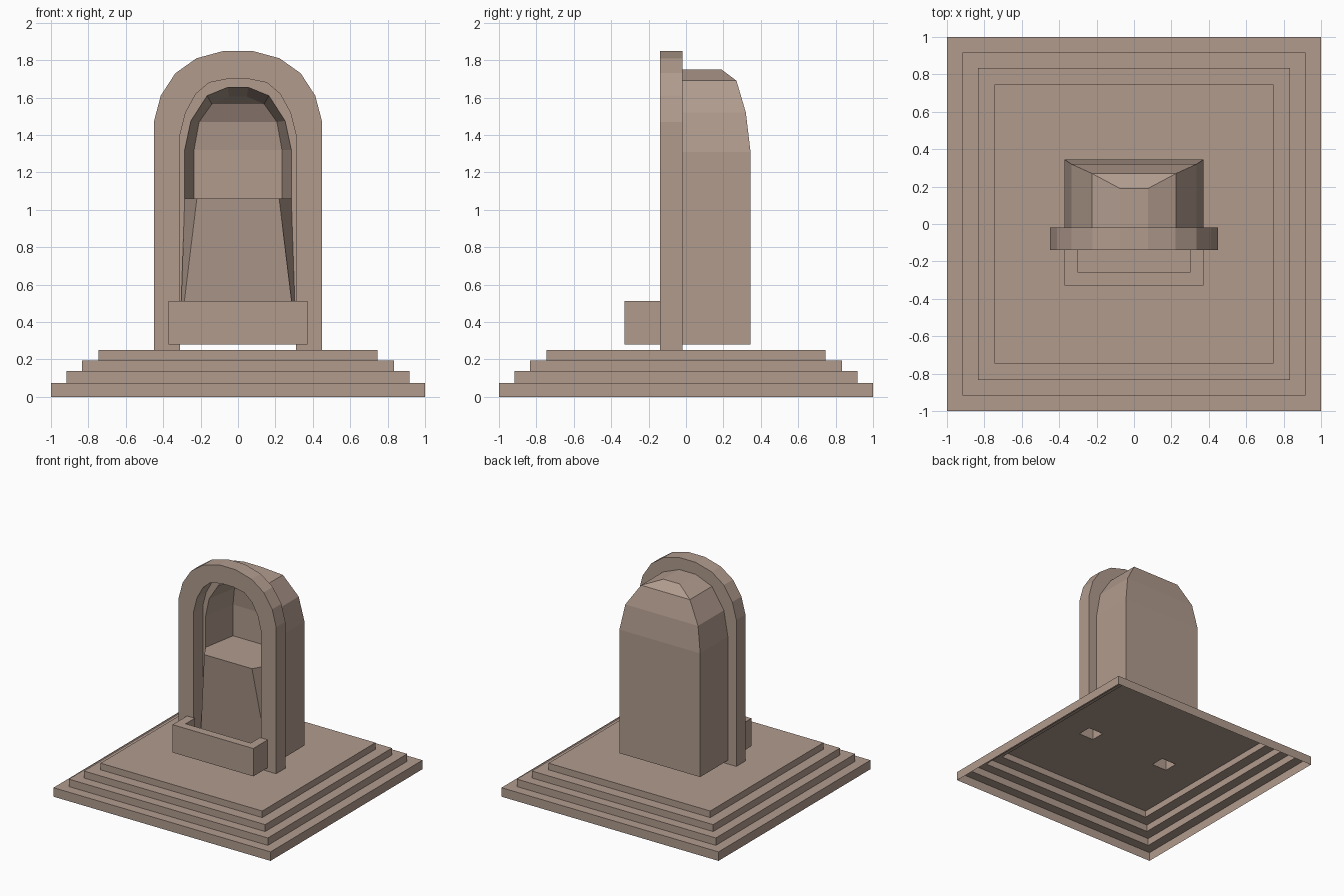
import bpy, bmesh

if "Cube" in bpy.data.objects:
    bpy.data.objects.remove(bpy.data.objects["Cube"])

stone = bpy.data.materials.new("warm stone")
stone.diffuse_color = (0.44, 0.33, 0.27, 1)
stone.use_nodes = True
stone.node_tree.nodes["Principled BSDF"].inputs["Base Color"].default_value = stone.diffuse_color


def finish(name, bm):
    bmesh.ops.remove_doubles(bm, verts=bm.verts, dist=0.0005)
    bmesh.ops.recalc_face_normals(bm, faces=bm.faces)
    mesh = bpy.data.meshes.new(name)
    bm.to_mesh(mesh)
    bm.free()
    mesh.materials.append(stone)
    obj = bpy.data.objects.new(name, mesh)
    bpy.context.collection.objects.link(obj)
    return obj


def mirrored(half):
    """Right half of an arch (x, z), bottom to top -> full outline."""
    return half + [(-x, z) for x, z in reversed(half)]


def loop(bm, half, depths):
    """Arch vertices; depths is one y, or a y for each half point."""
    if not isinstance(depths, list):
        depths = [depths] * len(half)
    ys = depths + depths[::-1]
    return [bm.verts.new((x, y, z)) for (x, z), y in zip(mirrored(half), ys)]


def bridge(bm, a, b):
    for i in range(len(a) - 1):
        bm.faces.new((a[i], a[i + 1], b[i + 1], b[i]))


def rows(bm, a):
    """Fill an arch with level strips, left to right."""
    n = len(a)
    for i in range(n // 2 - 1):
        bm.faces.new((a[i], a[i + 1], a[n - 2 - i], a[n - 1 - i]))


def prism(name, bottom, top, z0, z1):
    bm = bmesh.new()
    lo = [bm.verts.new((x, y, z0)) for x, y in bottom]
    hi = [bm.verts.new((x, y, z1)) for x, y in top]
    bridge(bm, lo + lo[:1], hi + hi[:1])
    bm.faces.new(lo)
    bm.faces.new(hi)
    return finish(name, bm)


# Stepped base: a hollow shell, open underneath
bm = bmesh.new()
previous = None
for half, z0, z1 in [(1.0, 0, 0.075), (0.917, 0.075, 0.137),
                     (0.835, 0.137, 0.195), (0.745, 0.195, 0.25)]:
    for z in (z0, z1):
        ring = [bm.verts.new((sx * half, sy * half, z))
                for sx, sy in [(-1, -1), (1, -1), (1, 1), (-1, 1)]]
        if previous:
            bridge(bm, previous + previous[:1], ring + ring[:1])
        previous = ring
# Top landing, with holes under the two hollow arch legs
xs = [-0.745, -0.45, -0.31, 0.31, 0.45, 0.745]
ys = [-0.745, -0.14, -0.02, 0.745]
for i in range(5):
    for j in range(3):
        if j == 1 and i in (1, 3):
            continue
        bm.faces.new([bm.verts.new((x, y, 0.25)) for x, y in
                      [(xs[i], ys[j]), (xs[i + 1], ys[j]),
                       (xs[i + 1], ys[j + 1]), (xs[i], ys[j + 1])]])
finish("stepped_base", bm)

# Front arch frame, open at the feet
outer = [(0.45, 0.25), (0.45, 1.47), (0.413, 1.61), (0.335, 1.73), (0.222, 1.81), (0.075, 1.85)]
inner = [(0.31, 0.25), (0.31, 1.40), (0.28, 1.52), (0.225, 1.62), (0.155, 1.68), (0.055, 1.70)]
bm = bmesh.new()
of, ob = loop(bm, outer, -0.14), loop(bm, outer, -0.02)
nf, nb = loop(bm, inner, -0.14), loop(bm, inner, -0.02)
for a, b in [(of, ob), (nf, nb), (of, nf), (ob, nb)]:
    bridge(bm, a, b)
finish("arch_frame", bm)

# Niche body: rounded back, with a tapering alcove above the ledge
shell = [(0.372, 0.28), (0.372, 1.31), (0.335, 1.52), (0.225, 1.69), (0.075, 1.75)]
mouth = [(0.285, 1.06), (0.285, 1.32), (0.252, 1.475), (0.165, 1.61), (0.055, 1.655)]
alcove = [(0.235, 1.06), (0.235, 1.32), (0.208, 1.47), (0.14, 1.565), (0.048, 1.605)]
bm = bmesh.new()
sf = loop(bm, shell, -0.02)
sb = loop(bm, shell, [0.345, 0.345, 0.32, 0.27, 0.19])
mf = loop(bm, mouth, -0.02)
mb = loop(bm, alcove, [0.27, 0.27, 0.25, 0.20, 0.14])
bridge(bm, sf + sf[:1], sb + sb[:1])
bridge(bm, mf + mf[:1], mb + mb[:1])
bridge(bm, sf + sf[:1], mf + mf[:1])
rows(bm, sb)
rows(bm, mb)
finish("niche_body", bm)

# Ledge front, overhanging and tapering down into the trough
prism("ledge_front",
      [(0.31, -0.02), (0.31, -0.05), (-0.31, -0.05), (-0.31, -0.02)],
      [(0.285, -0.02), (0.22, -0.13), (-0.22, -0.13), (-0.285, -0.02)], 0.32, 1.06)

# Trough: U-shaped wall and a floor running back under the arch
u = [(-0.372, -0.14), (-0.372, -0.33), (0.372, -0.33), (0.372, -0.14),
     (0.30, -0.14), (0.30, -0.26), (-0.30, -0.26), (-0.30, -0.14)]
prism("trough_wall", u, u, 0.28, 0.512)
floor = [(-0.31, -0.26), (0.31, -0.26), (0.31, -0.02), (-0.31, -0.02)]
prism("trough_floor", floor, floor, 0.28, 0.33)
